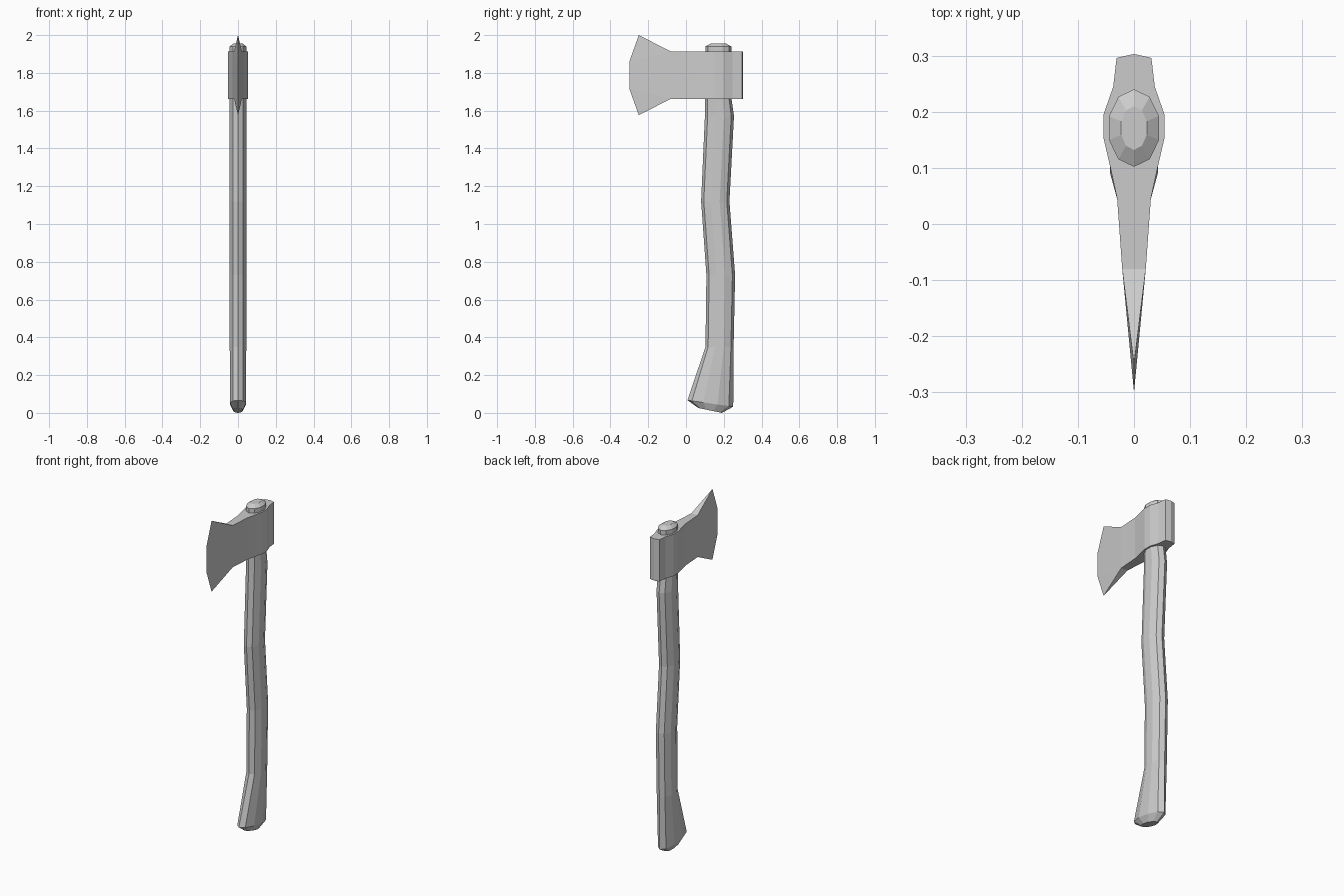
import bpy, bmesh, math

if "Cube" in bpy.data.objects:
    bpy.data.objects.remove(bpy.data.objects["Cube"])


def finish(bm, name):
    bmesh.ops.recalc_face_normals(bm, faces=bm.faces)
    me = bpy.data.meshes.new(name)
    bm.to_mesh(me)
    bm.free()
    ob = bpy.data.objects.new(name, me)
    bpy.context.collection.objects.link(ob)
    return ob


# Handle: ten-sided oval rings (half width, front y, front z, back y, back z)
rings = [
    (0.026, 0.065, 0.026, 0.190, 0.000),
    (0.045, 0.008, 0.067, 0.250, 0.033),
    (0.046, 0.103, 0.350, 0.252, 0.350),
    (0.047, 0.108, 0.730, 0.260, 0.730),
    (0.047, 0.080, 1.120, 0.230, 1.120),
    (0.047, 0.100, 1.570, 0.254, 1.570),
    (0.047, 0.102, 1.670, 0.240, 1.670),
    (0.047, 0.102, 1.940, 0.240, 1.940),
    (0.024, 0.132, 1.956, 0.210, 1.956),
]
SIDES = 10
bm = bmesh.new()
loops = []
for w, y0, z0, y1, z1 in rings:
    loop = []
    for i in range(SIDES):
        a = 2 * math.pi * i / SIDES
        t = (1 + math.cos(a)) / 2
        loop.append(bm.verts.new((w * math.sin(a), y0 + (y1 - y0) * t, z0 + (z1 - z0) * t)))
    loops.append(loop)
for lo, hi in zip(loops, loops[1:]):
    for i in range(SIDES):
        j = (i + 1) % SIDES
        bm.faces.new((lo[i], lo[j], hi[j], hi[i]))
bm.faces.new(loops[0])
bm.faces.new(loops[-1])
finish(bm, "handle")

# Axe head: half outline seen from above, mirrored and extruded
MID, HALF = 1.788, 0.125
half = [(0.021, -0.08), (0.030, 0.045), (0.042, 0.10), (0.054, 0.152),
        (0.054, 0.196), (0.037, 0.245), (0.031, 0.296)]
outline = half + [(0, 0.303)] + [(-x, y) for x, y in reversed(half)]
bm = bmesh.new()
low, high = [[bm.verts.new((x, y, MID + s * HALF)) for x, y in outline] for s in (-1, 1)]
for i in range(len(outline) - 1):
    bm.faces.new((low[i], low[i + 1], high[i + 1], high[i]))
bm.faces.new(low)
bm.faces.new(high)

# Flared blade tapering to the cutting edge
edges = []
for s, ring in ((-1, low), (1, high)):
    tip = bm.verts.new((0, -0.25, MID + s * 0.212))
    edge = bm.verts.new((0, -0.30, MID + s * 0.072))
    edges.append(edge)
    bm.faces.new((ring[0], ring[-1], tip))
    for k in (0, -1):
        bm.faces.new((ring[k], tip, edge))
for k in (0, -1):
    bm.faces.new((low[k], edges[0], edges[1], high[k]))
finish(bm, "axe_head")
